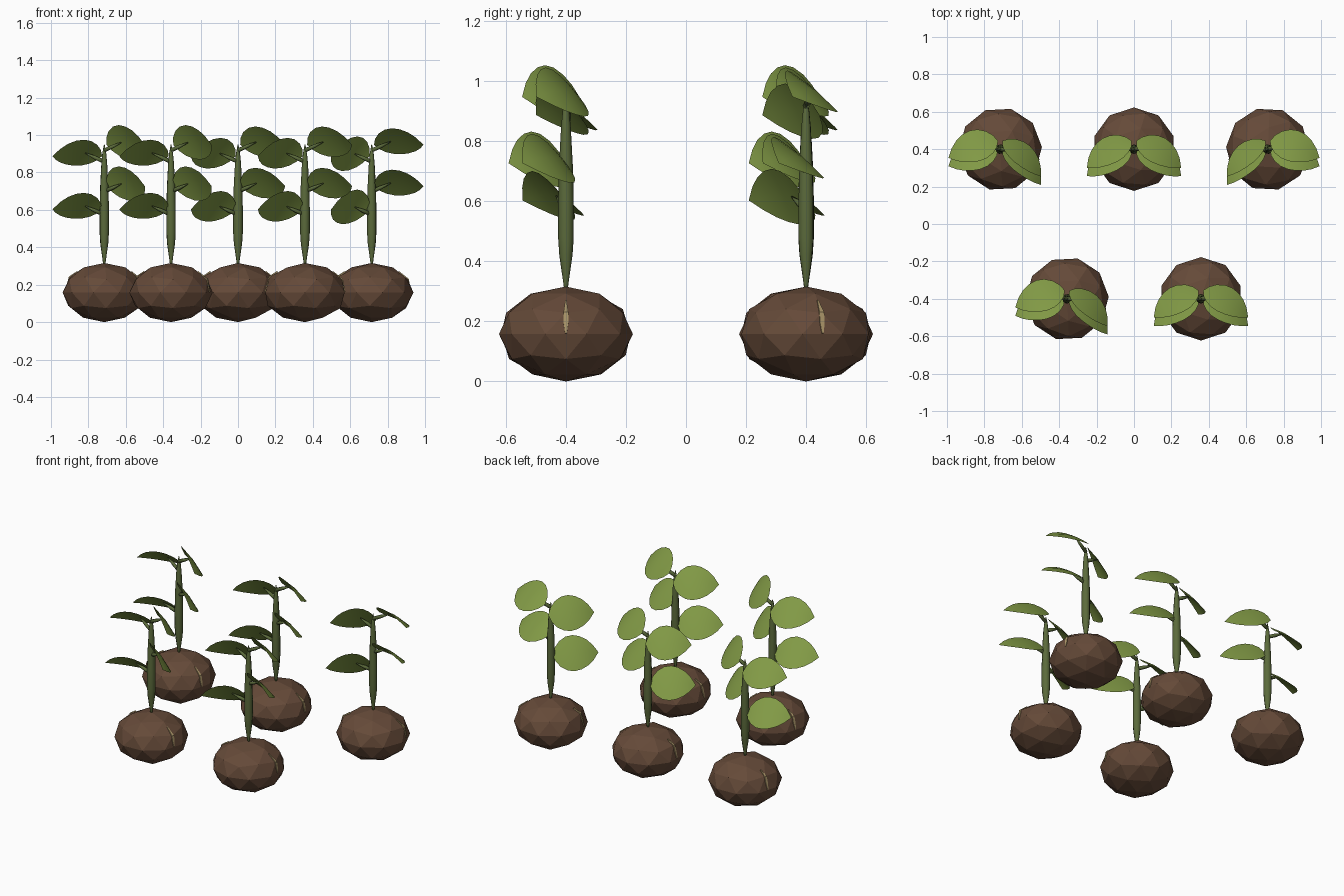
import bpy, bmesh, math
from mathutils import Vector, Matrix

if "Cube" in bpy.data.objects:
    bpy.data.objects.remove(bpy.data.objects["Cube"])


def material(name, rgb):
    m = bpy.data.materials.new(name)
    m.diffuse_color = (*rgb, 1)
    m.use_nodes = True
    m.node_tree.nodes["Principled BSDF"].inputs["Base Color"].default_value = m.diffuse_color
    return m


SOIL = material("soil brown", (0.130, 0.068, 0.040))
STEM = material("stem green", (0.105, 0.145, 0.044))
LEAF = material("leaf green", (0.22, 0.32, 0.06))
ROOT = material("root tan", (0.40, 0.30, 0.14))


def finish(name, bm, mat, matrix, smooth=False):
    mesh = bpy.data.meshes.new(name)
    bmesh.ops.recalc_face_normals(bm, faces=bm.faces)
    bm.to_mesh(mesh)
    bm.free()
    mesh.materials.append(mat)
    if smooth:
        for p in mesh.polygons:
            p.use_smooth = True
    ob = bpy.data.objects.new(name, mesh)
    ob.matrix_world = matrix
    bpy.context.collection.objects.link(ob)
    return ob


def tube(bm, stations, sides=8):
    """Skin rings given as (centre, radius) pairs, with closed ends."""
    axis = (stations[-1][0] - stations[0][0]).normalized()
    q = axis.to_track_quat('Z', 'Y')
    rings = []
    for c, r in stations:
        rings.append([bm.verts.new(c + q @ Vector((r * math.cos(k * math.tau / sides),
                                                   r * math.sin(k * math.tau / sides), 0)))
                      for k in range(sides)])
    for a, b in zip(rings, rings[1:]):
        for k in range(sides):
            j = (k + 1) % sides
            bm.faces.new((a[k], a[j], b[j], b[k]))
    bm.faces.new(rings[0][::-1])
    bm.faces.new(rings[-1])


# Half-width of the blade along its length
BLADE = [(0.06, 0.40), (0.16, 0.72), (0.3, 0.94), (0.45, 1.0),
         (0.6, 0.92), (0.75, 0.72), (0.88, 0.42)]
LENGTH, HALF = 0.28, 0.11


def leaf(place, side, turn, base_y, z, label):
    """Arched blade rolled about its midrib so the front edge is high."""
    f = -side * turn * 0.8                # how far the blade swings to the front
    a = math.radians(31 + f)
    t = Vector((side * math.cos(a), -math.sin(a), 0))
    roll = math.radians(48 + 0.75 * f)
    flat = Vector((side * math.sin(a), math.cos(a), 0))
    w = flat * math.cos(roll) - Vector((0, 0, math.sin(roll)))
    n = flat * math.sin(roll) + Vector((0, 0, math.cos(roll)))
    base = Vector((side * 0.012, base_y, z))
    bm = bmesh.new()

    def at(u, v):
        lift = 0.008 * (1 - v * v) + 0.13 * (u - u * u)
        return bm.verts.new(base + t * (u * LENGTH) + w * (v * HALF) + n * (lift - 0.008))

    start, tip = at(0, 0), at(1, 0)
    rows = [[at(u, -h), at(u, 0), at(u, h)] for u, h in BLADE]
    for r, s in zip(rows, rows[1:]):
        for k in (0, 1):
            bm.faces.new((r[k], s[k], s[k + 1], r[k + 1]))
    for k in (0, 1):
        bm.faces.new((start, rows[0][k], rows[0][k + 1]))
        bm.faces.new((rows[-1][k], tip, rows[-1][k + 1]))
    finish(label + "_leaf", bm, LEAF, place, True)

    # stalk joining the stem to the underside of the blade
    bm = bmesh.new()
    root = Vector((0, 0, z - 0.03))
    end = base + t * 0.09 + n * 0.022
    tube(bm, [(root, 0.012), (root.lerp(end, 0.5), 0.011), (end, 0.003)], 6)
    finish(label + "_stalk", bm, STEM, place, True)


def seedling(x, y, turn):
    spot = Matrix.Translation((x, y, 0))
    spun = spot @ Matrix.Rotation(math.radians(turn), 4, 'Z')

    # faceted soil ball
    bm = bmesh.new()
    bmesh.ops.create_icosphere(bm, subdivisions=2, radius=1)
    bmesh.ops.transform(bm, verts=bm.verts, matrix=Matrix.Translation((0, 0, 0.158))
                        @ Matrix.Diagonal((0.223, 0.223, 0.158, 1)))
    finish("soil_ball", bm, SOIL, spun)

    # thin root slivers lying on both flanks of the ball
    for side, ridge in ((1, (0.199, 0.229)), (-1, (0.190, 0.241))):
        low, high = (0.212, 0.16), (0.147, 0.27)
        mid = ((low[0] + ridge[0]) / 2, (low[1] + ridge[1]) / 2)
        bm = bmesh.new()
        rows = []
        for (r, z), h in ((low, 0.003), (mid, 0.008), (ridge, 0.008), (high, 0.002)):
            rows.append([bm.verts.new((side * (r + d), s * h, z + d * 0.5))
                         for d, s in ((0.004, -1), (0.004, 1), (-0.004, 1), (-0.004, -1))])
        for p, q in zip(rows, rows[1:]):
            for k in range(4):
                bm.faces.new((p[k], p[(k + 1) % 4], q[(k + 1) % 4], q[k]))
        bm.faces.new(rows[0])
        bm.faces.new(rows[-1])
        finish("root_sliver", bm, ROOT, spun)

    # swollen stem, narrow at both ends
    bm = bmesh.new()
    tube(bm, [(Vector((0, 0, z)), r) for z, r in
              [(0.29, 0.004), (0.33, 0.009), (0.42, 0.022), (0.48, 0.026), (0.6, 0.026),
               (0.72, 0.023), (0.85, 0.016), (0.9, 0.011), (0.95, 0.002)]])
    finish("stem", bm, STEM, spun, True)

    # two staggered pairs of leaves
    for side, low, high in ((-1, 0.603, 0.887), (1, 0.727, 0.948)):
        leaf(spot, side, turn, 0.0, low, "lower")
        leaf(spot, side, turn, 0.045, high, "upper")


# Three seedlings behind, two in front
for px, py, turn in ((-0.715, 0.4, -15), (0, 0.4, 0), (0.715, 0.4, 15),
                     (-0.358, -0.4, -15), (0.358, -0.4, 0)):
    seedling(px, py, turn)
